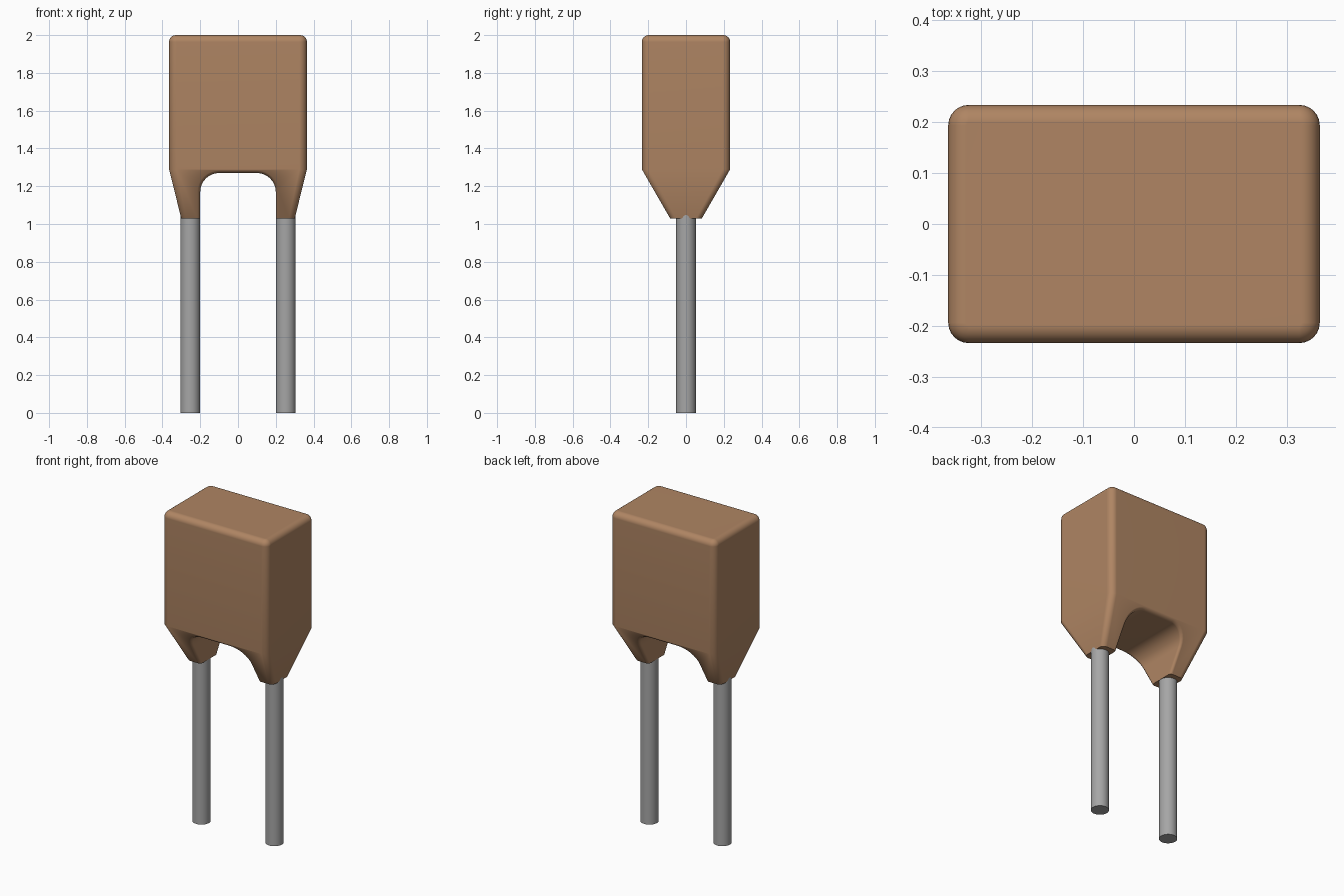
import bpy, bmesh, math

if "Cube" in bpy.data.objects:
    bpy.data.objects.remove(bpy.data.objects["Cube"], do_unlink=True)


def material(name, rgb, rough):
    m = bpy.data.materials.new(name)
    m.use_nodes = True
    m.diffuse_color = (*rgb, 1)
    bsdf = m.node_tree.nodes["Principled BSDF"]
    bsdf.inputs["Base Color"].default_value = (*rgb, 1)
    bsdf.inputs["Roughness"].default_value = rough
    return m


brown = material("brown coating", (0.43, 0.235, 0.125), 0.5)
grey = material("grey metal", (0.38, 0.38, 0.38), 0.4)


def new_object(name, bm, mat=None):
    bmesh.ops.recalc_face_normals(bm, faces=bm.faces[:])
    me = bpy.data.meshes.new(name)
    bm.to_mesh(me)
    bm.free()
    ob = bpy.data.objects.new(name, me)
    bpy.context.collection.objects.link(ob)
    if mat:
        me.materials.append(mat)
    return ob


def smooth(ob, angle):
    bpy.ops.object.select_all(action='DESELECT')
    ob.select_set(True)
    bpy.context.view_layer.objects.active = ob
    bpy.ops.object.shade_smooth_by_angle(angle=math.radians(angle))


def rounded_ring(hx, hy, r, z, seg=6):
    """Rounded rectangle at height z."""
    pts = []
    for q, (sx, sy) in enumerate([(1, 1), (-1, 1), (-1, -1), (1, -1)]):
        for i in range(seg + 1):
            a = math.pi / 2 * (q + i / seg)
            pts.append((sx * (hx - r) + r * math.cos(a),
                        sy * (hy - r) + r * math.sin(a), z))
    return pts


# Body: tapered skirt, straight block, rounded top
HX, HY, R = 0.365, 0.234, 0.04
rings = [(0.30, 0.083, 0.03, 1.028), (HX, HY, R, 1.29)]
for i in range(7):
    a = math.pi / 2 * i / 6
    d = 0.036 * (1 - math.cos(a))
    rings.append((HX - d, HY - d, R - d, 1.964 + 0.036 * math.sin(a)))
bm = bmesh.new()
loops = [[bm.verts.new(p) for p in rounded_ring(*r)] for r in rings]
for lo, hi in zip(loops, loops[1:]):
    n = len(lo)
    for i in range(n):
        bm.faces.new((lo[i], lo[(i + 1) % n], hi[(i + 1) % n], hi[i]))
bm.faces.new(loops[0][::-1])
bm.faces.new(loops[-1])
body = new_object("body", bm, brown)

# Arch cutter between the two feet
W, TOP, AR = 0.2, 1.27, 0.1
profile = [(W, 0.9)]
for i in range(9):
    a = math.pi / 2 * i / 8
    profile.append((W - AR + AR * math.cos(a), TOP - AR + AR * math.sin(a)))
profile += [(-x, z) for x, z in reversed(profile)]
bm = bmesh.new()
face = bm.faces.new([bm.verts.new((x, -0.5, z)) for x, z in profile])
ext = bmesh.ops.extrude_face_region(bm, geom=[face])["geom"]
bmesh.ops.translate(bm, vec=(0, 1, 0),
                    verts=[g for g in ext if isinstance(g, bmesh.types.BMVert)])
cutter = new_object("arch_cutter", bm)

cut = body.modifiers.new("arch", 'BOOLEAN')
cut.operation = 'DIFFERENCE'
cut.solver = 'EXACT'
cut.object = cutter
bpy.context.view_layer.objects.active = body
bpy.ops.object.modifier_apply(modifier=cut.name)
bpy.data.objects.remove(cutter, do_unlink=True)

# Soften the rims of the arch
bm = bmesh.new()
bm.from_mesh(body.data)
rim = [e for e in bm.edges
       if e.calc_face_angle(0) > math.radians(45)
       and max(v.co.z for v in e.verts) > 1.035]
bmesh.ops.bevel(bm, geom=rim, offset=0.016, segments=3, profile=0.5,
                affect='EDGES', clamp_overlap=False)
bm.to_mesh(body.data)
bm.free()
smooth(body, 40)
body.modifiers.new("even_shading", 'WEIGHTED_NORMAL').keep_sharp = True

# Wire leads
for side, x in (("left", 0.253), ("right", -0.253)):
    bpy.ops.mesh.primitive_cylinder_add(vertices=32, radius=0.052, depth=1.1,
                                        location=(x, 0, 0.55))
    lead = bpy.context.object
    lead.name = side + "_lead"
    lead.data.materials.append(grey)
    smooth(lead, 40)
